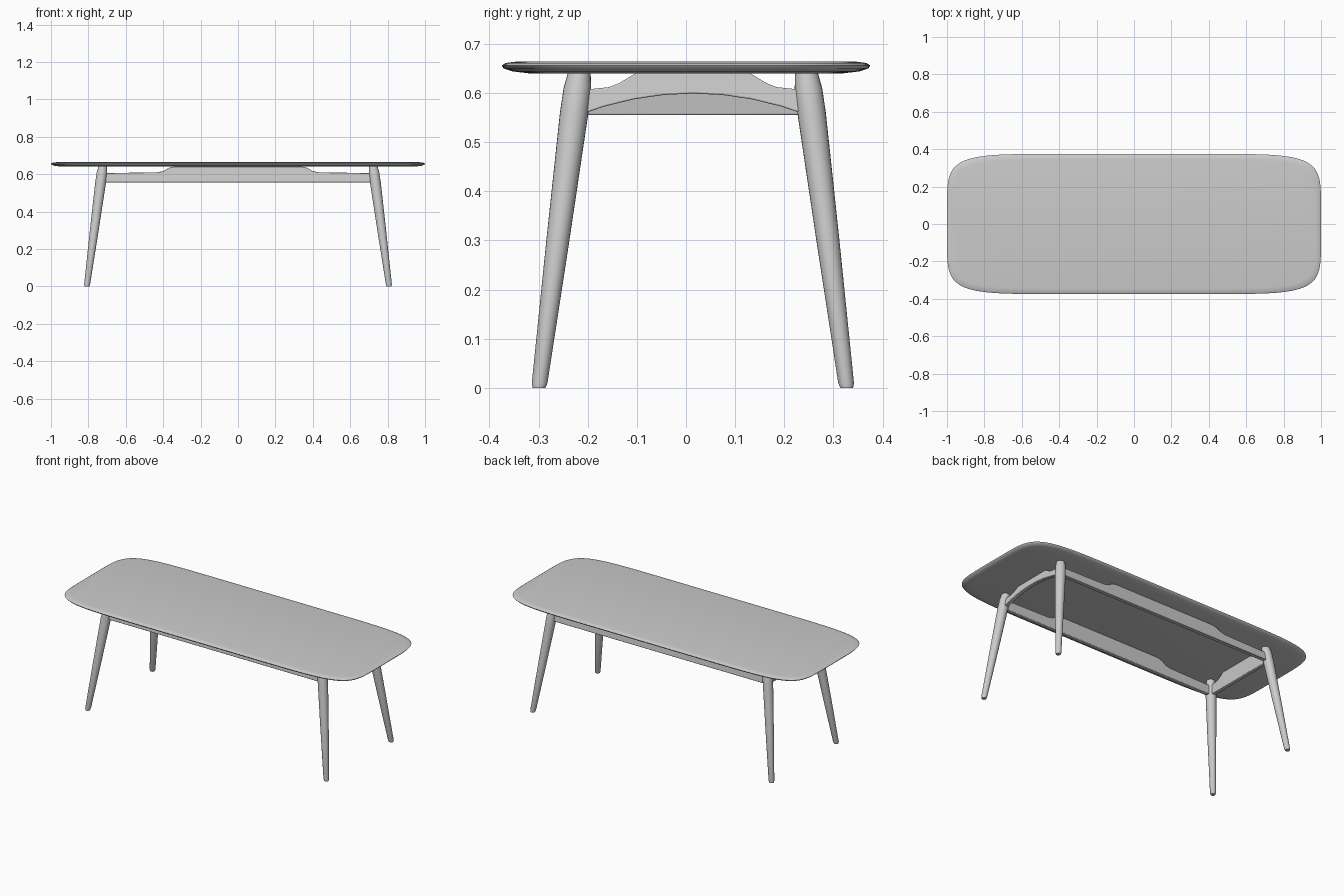
import bpy, bmesh, math
from mathutils import Vector

if "Cube" in bpy.data.objects:
    bpy.data.objects.remove(bpy.data.objects["Cube"])


def finish(name, bm, angle=40):
    bmesh.ops.recalc_face_normals(bm, faces=bm.faces)
    mesh = bpy.data.meshes.new(name)
    bm.to_mesh(mesh)
    bm.free()
    obj = bpy.data.objects.new(name, mesh)
    bpy.context.collection.objects.link(obj)
    bpy.ops.object.select_all(action='DESELECT')
    obj.select_set(True)
    bpy.context.view_layer.objects.active = obj
    bpy.ops.object.shade_smooth_by_angle(angle=math.radians(angle))
    return obj


def loft(name, rings, angle=40):
    """Skin a list of closed rings and cap both ends."""
    bm = bmesh.new()
    loops = [[bm.verts.new(p) for p in ring] for ring in rings]
    n = len(loops[0])
    for a, b in zip(loops, loops[1:]):
        for i in range(n):
            j = (i + 1) % n
            bm.faces.new((a[i], a[j], b[j], b[i]))
    bm.faces.new(loops[0])
    bm.faces.new(loops[-1])
    return finish(name, bm, angle)


def power(v, n):
    return math.copysign(abs(v) ** (2 / n), v)


# Tabletop: barrel-shaped outline with an undercut edge
def outline(inset, z, count=128):
    ring = []
    for i in range(count):
        t = 2 * math.pi * (i + 0.5) / count
        ring.append(((1.0 - inset) * power(math.cos(t), 8),
                     (0.375 - inset) * power(math.sin(t), 6), z))
    return ring


edge = [(0.055, 0.640), (0.022, 0.644), (0.004, 0.650),
        (0, 0.656), (0.008, 0.661), (0.03, 0.664)]
loft("tabletop", [outline(d, z) for d, z in edge], 50)

# Splayed, tapered round legs
FRAME_Y = 0.014
LEG_PROFILE = [(0.0, 0.013), (0.01, 0.016), (0.3, 0.0235),
               (0.56, 0.029), (0.61, 0.028), (0.642, 0.023)]


def leg(name, sx, sy):
    foot = Vector((sx * 0.808, sy * 0.313 + FRAME_Y, 0))
    top = Vector((sx * 0.723, sy * 0.231 + FRAME_Y, 0))
    rings = []
    for z, r in LEG_PROFILE:
        c = foot.lerp(top, z / 0.642)
        rings.append([(c.x + r * math.cos(k * math.pi / 12),
                       c.y + r * math.sin(k * math.pi / 12), z) for k in range(24)])
    loft(name, rings, 50)


for sx, side in ((-1, "left"), (1, "right")):
    for sy, end in ((-1, "front"), (1, "back")):
        leg(f"{end}_{side}_leg", sx, sy)


# Rails: a profile in (length, height), leaning outward with the legs
def rail(name, profile, along_x, sign, offset, thickness=0.024):
    rings = []
    for h in (-thickness / 2, thickness / 2):
        ring = []
        for u, z in profile:
            out = sign * (offset + 0.13 * (0.6 - z)) + h
            ring.append((u, out + FRAME_Y, z) if along_x else (out, u + FRAME_Y, z))
        rings.append(ring)
    obj = loft(name, rings, 35)
    bevel = obj.modifiers.new("soft_edges", 'BEVEL')
    bevel.width = 0.003
    bevel.segments = 2
    return obj


long_profile = [(-0.735, 0.555), (0.735, 0.555), (0.735, 0.605), (0.43, 0.61),
                (0.40, 0.616), (0.37, 0.634), (0.34, 0.641), (-0.34, 0.641),
                (-0.37, 0.634), (-0.40, 0.616), (-0.43, 0.61), (-0.735, 0.605)]
rail("front_rail", long_profile, True, -1, 0.235)
rail("back_rail", long_profile, True, 1, 0.235)

end_top = [(0.235, 0.605), (0.17, 0.612), (0.15, 0.62), (0.115, 0.641),
           (-0.115, 0.641), (-0.15, 0.62), (-0.17, 0.612), (-0.235, 0.605)]
arch = [(u, 0.599 - 0.036 * (u / 0.21) ** 2)
        for u in (-0.235, -0.18, -0.12, -0.06, 0, 0.06, 0.12, 0.18, 0.235)]
rail("right_end_rail", arch + end_top, False, 1, 0.727)
rail("left_end_rail", [(-0.235, 0.555), (0.235, 0.555)] + end_top, False, -1, 0.727)
